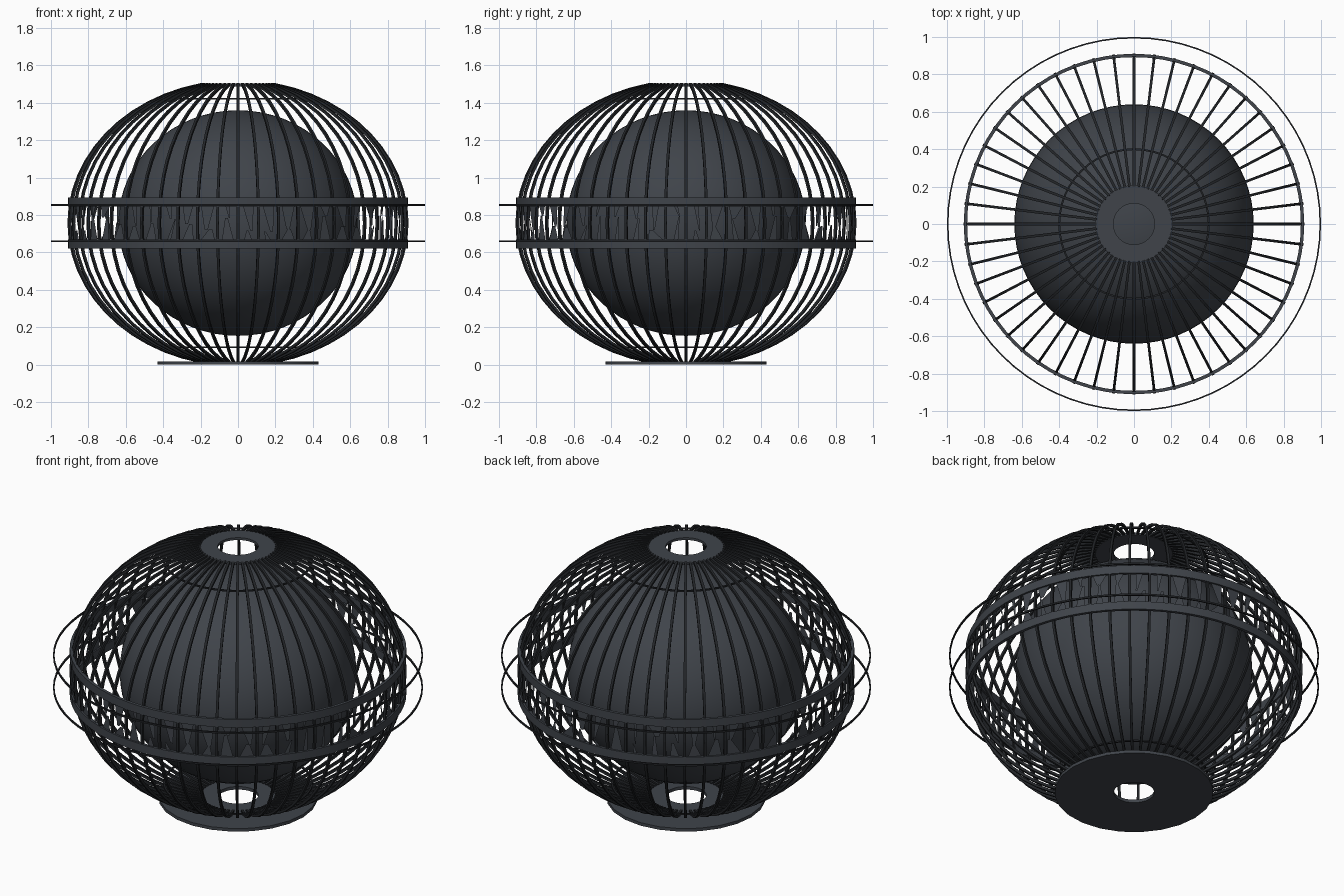
import bpy, bmesh, math, random
from mathutils import Vector

random.seed(4)
cube = bpy.data.objects.get("Cube")
if cube:
    bpy.data.objects.remove(cube)

MID = 0.757           # height of the equator
CAGE_R, CAGE_H = 0.905, 0.76
RIBS = 52


def material(name, rgb):
    m = bpy.data.materials.new(name)
    m.use_nodes = True
    m.diffuse_color = (*rgb, 1)
    bsdf = m.node_tree.nodes["Principled BSDF"]
    bsdf.inputs["Base Color"].default_value = (*rgb, 1)
    bsdf.inputs["Roughness"].default_value = 0.7
    return m


slate = material("slate grey", (0.050, 0.057, 0.068))
charcoal = material("charcoal", (0.016, 0.018, 0.021))


def finish(name, bm, mat, smooth=True):
    bmesh.ops.recalc_face_normals(bm, faces=bm.faces)
    mesh = bpy.data.meshes.new(name)
    bm.to_mesh(mesh)
    bm.free()
    mesh.materials.append(mat)
    ob = bpy.data.objects.new(name, mesh)
    bpy.context.collection.objects.link(ob)
    if smooth:
        bpy.ops.object.select_all(action='DESELECT')
        ob.select_set(True)
        bpy.context.view_layer.objects.active = ob
        bpy.ops.object.shade_smooth_by_angle(angle=math.radians(35))
    return ob


def sweep(bm, sections, closed):
    """Skin a list of four-point sections, capping the ends of open sweeps."""
    loops = [[bm.verts.new(p) for p in s] for s in sections]
    pairs = list(zip(loops, loops[1:]))
    if closed:
        pairs.append((loops[-1], loops[0]))
    for a, b in pairs:
        for i in range(4):
            j = (i + 1) % 4
            bm.faces.new((a[i], a[j], b[j], b[i]))
    if not closed:
        bm.faces.new(loops[0])
        bm.faces.new(loops[-1])


def hoop(name, r_in, r_out, z_low, z_high, mat, sides=72):
    """Closed ring with a rectangular cross-section."""
    bm = bmesh.new()
    sections = []
    for k in range(sides):
        a = math.tau * k / sides
        d = Vector((math.cos(a), math.sin(a), 0))
        sections.append([d * r + Vector((0, 0, z)) for r, z in
                         ((r_in, z_low), (r_out, z_low), (r_out, z_high), (r_in, z_high))])
    sweep(bm, sections, True)
    return finish(name, bm, mat)


# Inner globe
bm = bmesh.new()
bmesh.ops.create_uvsphere(bm, u_segments=64, v_segments=32, radius=1)
bmesh.ops.scale(bm, vec=(0.64, 0.64, 0.603), verts=bm.verts)
bmesh.ops.translate(bm, vec=(0, 0, MID), verts=bm.verts)
finish("inner_globe", bm, slate)

# Curved cage ribs, from the base plate to the top collar
bm = bmesh.new()
limit = math.acos(0.2 / CAGE_R)
STEPS = 24
for k in range(RIBS):
    a = math.tau * k / RIBS
    out = Vector((math.cos(a), math.sin(a), 0))
    side = Vector((-math.sin(a), math.cos(a), 0)) * 0.007
    sections = []
    for s in range(STEPS + 1):
        t = -limit + 2 * limit * s / STEPS
        p = out * CAGE_R * math.cos(t) + Vector((0, 0, MID + CAGE_H * math.sin(t)))
        n = (out * math.cos(t) / CAGE_R + Vector((0, 0, math.sin(t) / CAGE_H))).normalized()
        n *= 0.007
        sections.append([p - side - n, p + side - n, p + side + n, p - side + n])
    sweep(bm, sections, False)
finish("cage_ribs", bm, charcoal, smooth=False)

# Ragged slats between the two equator bands
bm = bmesh.new()
for k in range(RIBS):
    a = math.tau * (k + 0.5) / RIBS
    ends = [random.uniform(0.15, 0.8) * math.pi / RIBS for _ in range(4)]
    low, high = 0.665, 0.85
    middle = random.uniform(0.71, 0.80)
    for z0, z1, w in ((low, middle, ends[0]), (high, middle, ends[1])):
        lean = random.uniform(-1, 1) * ends[2]
        pts = [(a - w, z0), (a + w, z0), (a + lean + w / 4, z1), (a + lean - w / 4, z1)]
        bm.faces.new([bm.verts.new((0.9 * math.cos(q), 0.9 * math.sin(q), z)) for q, z in pts])
finish("equator_slats", bm, slate, smooth=False)

# Equator bands with a thin outer hoop around each
for label, low, high, wire in (("lower", 0.62, 0.668, 0.66), ("upper", 0.845, 0.893, 0.853)):
    hoop(label + "_equator_band", 0.892, 0.91, low, high, slate)
    hoop(label + "_outer_hoop", 0.992, 1.0, wire - 0.005, wire + 0.005, charcoal)

# Small hoops that tie the ribs near both ends
for label, z in (("lower", 0.092), ("upper", 1.422)):
    hoop(label + "_tie_hoop", 0.395, 0.405, z - 0.004, z + 0.004, charcoal, 48)

# Top collar and base plate, both open in the middle
hoop("top_collar", 0.11, 0.208, 1.488, 1.502, slate, 40)
hoop("base_plate", 0.11, 0.43, 0.0, 0.018, slate, 24)
